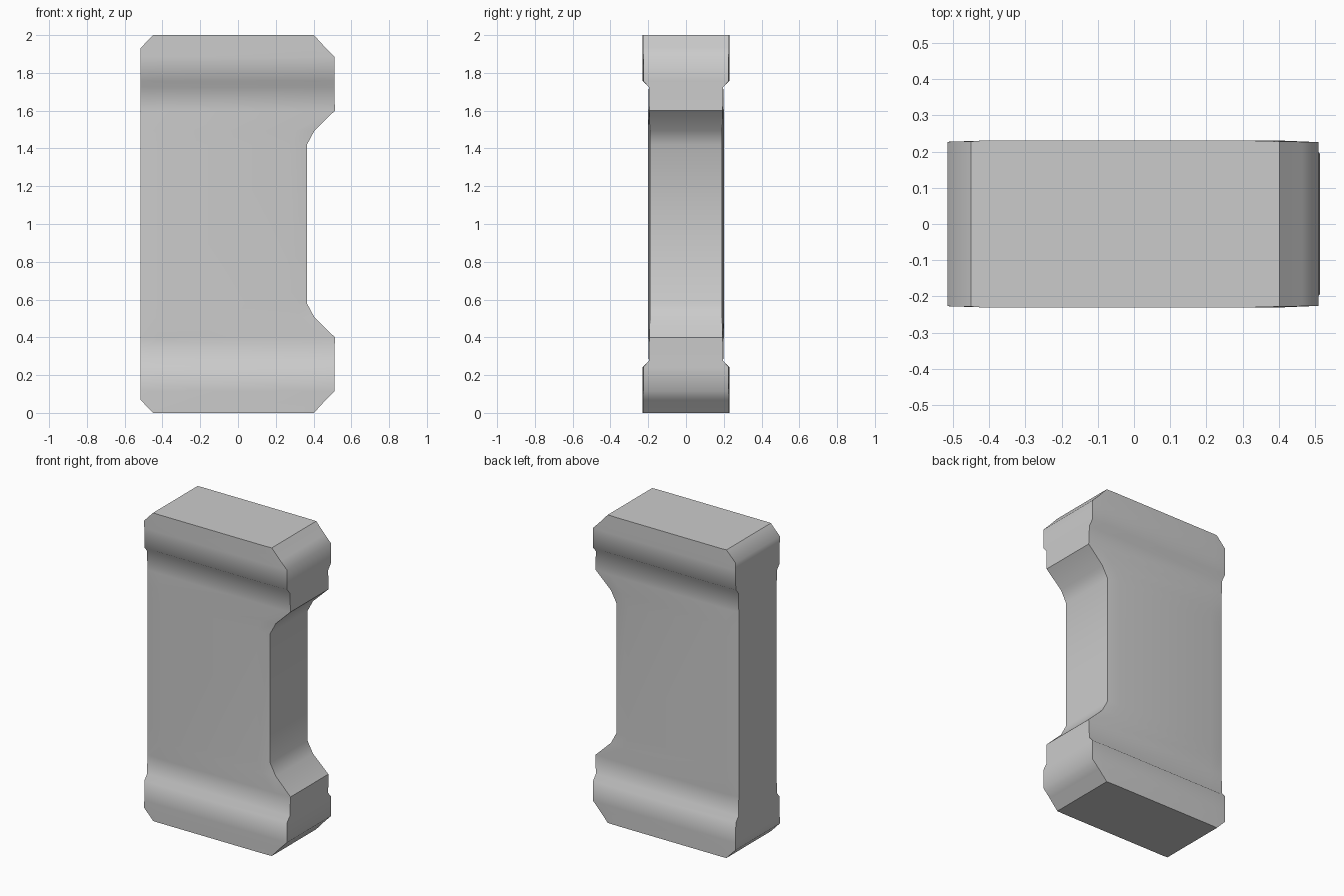
import bpy
import bmesh
from math import radians

if "Cube" in bpy.data.objects:
    bpy.data.objects.remove(bpy.data.objects["Cube"])

# Lower half rows: z, left x, right x, inner right x, half depth at rim, half depth of panel
half = [
    (0.000, -0.450, 0.402, 0.330, 0.228, 0.230),
    (0.068, -0.515, 0.464, 0.385, 0.227, 0.230),
    (0.115, -0.515, 0.510, 0.415, 0.226, 0.230),
    (0.243, -0.515, 0.510, 0.415, 0.225, 0.230),
    (0.276, -0.515, 0.510, 0.415, 0.197, 0.195),
    (0.400, -0.515, 0.513, 0.410, 0.194, 0.200),
    (0.505, -0.515, 0.405, 0.310, 0.191, 0.201),
    (0.580, -0.515, 0.365, 0.275, 0.191, 0.201),
]
rows = half + [(2 - r[0],) + r[1:] for r in reversed(half)]

# Waisted slab: loft an eight-point ring through every row
bm = bmesh.new()
rings = []
for z, left, right, inner, rim, panel in rows:
    front = [(left, -rim), (-0.425, -panel), (inner, -panel), (right, -rim)]
    back = [(x, -y) for x, y in reversed(front)]
    rings.append([bm.verts.new((x, y, z)) for x, y in front + back])

for low, high in zip(rings, rings[1:]):
    for i in range(8):
        j = (i + 1) % 8
        bm.faces.new((low[i], low[j], high[j], high[i]))

# Flat ends
bm.faces.new(rings[0][::-1])
bm.faces.new(rings[-1])
bmesh.ops.recalc_face_normals(bm, faces=bm.faces[:])

mesh = bpy.data.meshes.new("notched_block")
bm.to_mesh(mesh)
bm.free()
block = bpy.data.objects.new("notched_block", mesh)
bpy.context.collection.objects.link(block)

# Soft chamfers, crisp steps
bpy.context.view_layer.objects.active = block
block.select_set(True)
bpy.ops.object.shade_smooth_by_angle(angle=radians(45))
